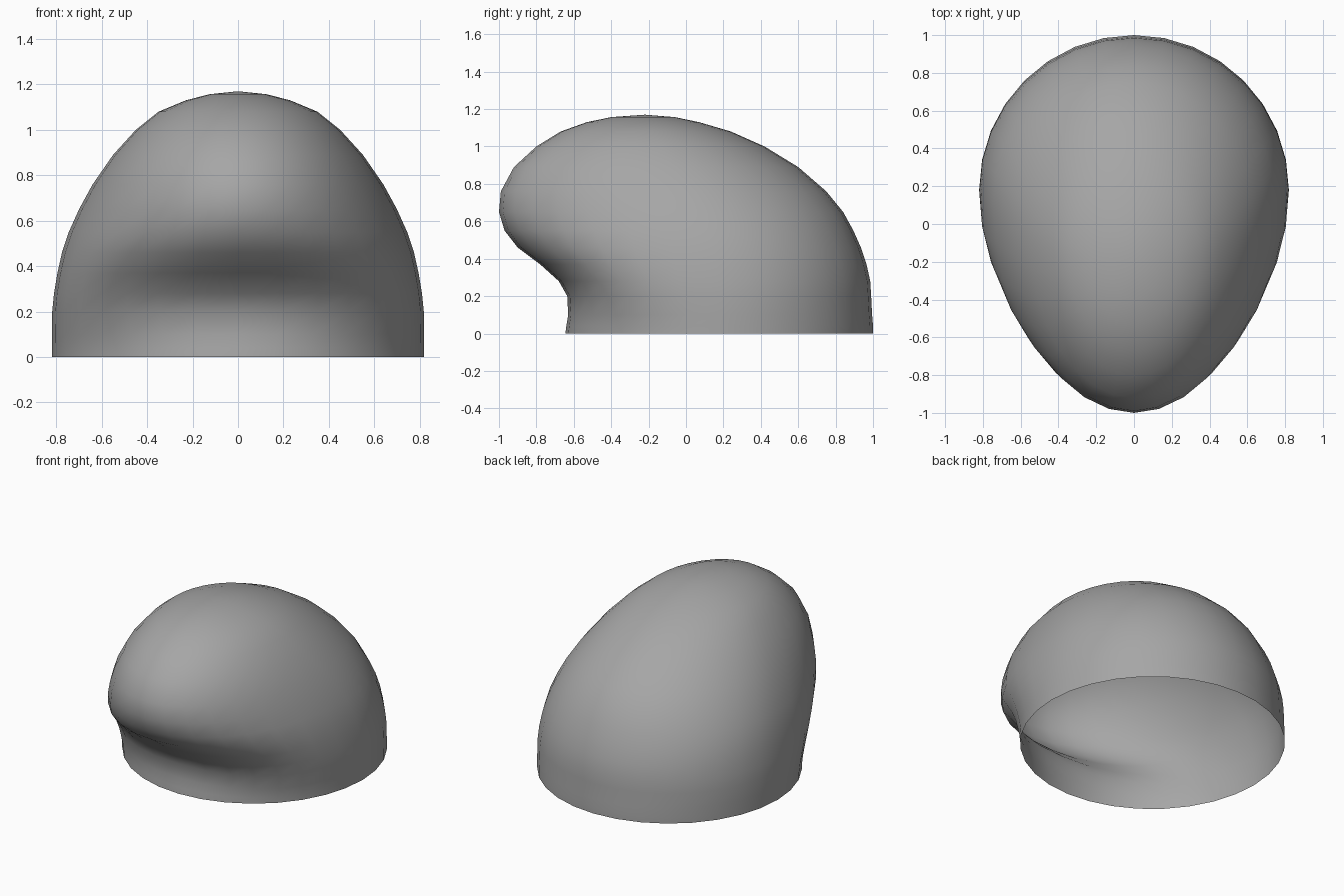
import bpy, bmesh
from math import sin, cos, tau, copysign

if "Cube" in bpy.data.objects:
    bpy.data.objects.remove(bpy.data.objects["Cube"])

SIDES = 32
# slices: height, front y, back y, half width, y of widest point, front roundness (<1 is squarer)
RINGS = [
    (0.00, -0.645, 1.00, 0.82, 0.18, 1.00),
    (0.04, -0.64, 1.00, 0.82, 0.18, 0.99),
    (0.10, -0.63, 0.995, 0.82, 0.18, 0.95),
    (0.20, -0.635, 0.99, 0.818, 0.18, 0.88),
    (0.28, -0.68, 0.985, 0.81, 0.17, 0.86),
    (0.37, -0.78, 0.965, 0.795, 0.16, 0.89),
    (0.46, -0.90, 0.935, 0.775, 0.14, 0.95),
    (0.55, -0.97, 0.895, 0.745, 0.11, 1.00),
    (0.65, -1.00, 0.84, 0.70, 0.07, 1.02),
    (0.76, -0.99, 0.75, 0.64, 0.01, 1.02),
    (0.89, -0.92, 0.60, 0.55, -0.07, 1.00),
    (1.00, -0.80, 0.42, 0.45, -0.13, 1.00),
    (1.08, -0.67, 0.24, 0.35, -0.18, 1.00),
    (1.13, -0.53, 0.07, 0.23, -0.21, 1.00),
    (1.157, -0.40, -0.06, 0.125, -0.22, 1.00),
]


def signed_pow(v, p):
    return copysign(abs(v) ** p, v)


# open-bottomed dome shell, lofted through egg-shaped slices
bm = bmesh.new()
loops = []
for z, front, back, width, mid, power in RINGS:
    loop = []
    for i in range(SIDES):
        a = tau * i / SIDES
        c, s = cos(a), sin(a)
        if i > SIDES // 2:
            c, s = signed_pow(c, power), signed_pow(s, power)
        reach = back - mid if s > 0 else mid - front
        loop.append(bm.verts.new((width * c, mid + reach * s, z)))
    loops.append(loop)

for low, high in zip(loops, loops[1:]):
    for i in range(SIDES):
        j = (i + 1) % SIDES
        bm.faces.new((low[i], low[j], high[j], high[i]))

# crown
top = bm.verts.new((0, -0.22, 1.17))
for i in range(SIDES):
    bm.faces.new((loops[-1][i], loops[-1][(i + 1) % SIDES], top))

for f in bm.faces:
    f.smooth = True
mesh = bpy.data.meshes.new("dome_shell")
bm.to_mesh(mesh)
bm.free()

# dark grey finish
grey = bpy.data.materials.new("dark_grey")
grey.diffuse_color = (0.38, 0.38, 0.38, 1)
grey.use_nodes = True
grey.node_tree.nodes["Principled BSDF"].inputs["Base Color"].default_value = grey.diffuse_color
mesh.materials.append(grey)
bpy.context.collection.objects.link(bpy.data.objects.new("dome_shell", mesh))
